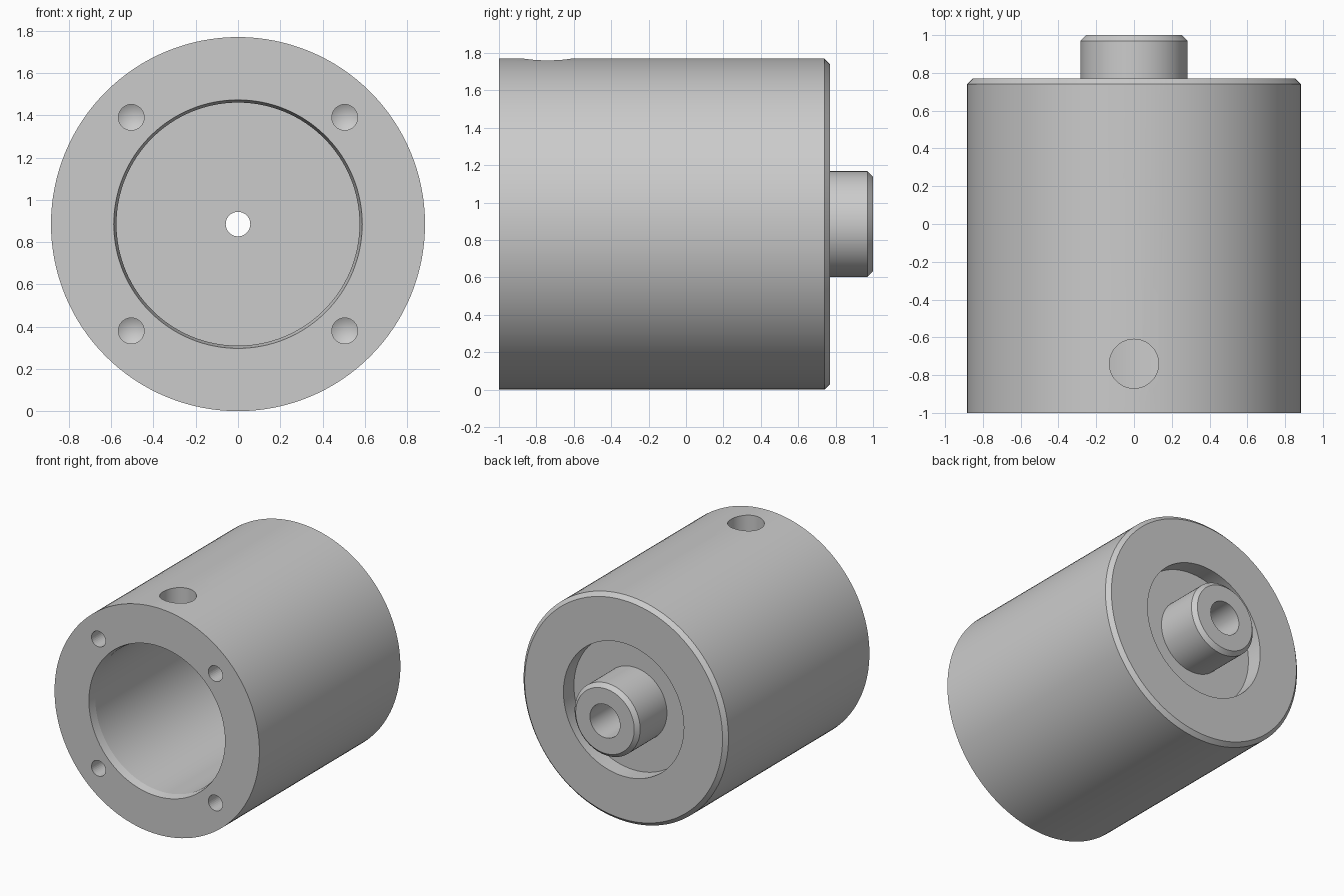
import bpy, bmesh, math
from mathutils import Matrix, Vector

if "Cube" in bpy.data.objects:
    bpy.data.objects.remove(bpy.data.objects["Cube"])

R = 0.885          # body radius, also height of the axis
CENTRE = Vector((0, 0, R))


def lathe(name, profile, matrix, steps=128, closed=True):
    """Spin a (radius, height) profile round local z, then place it."""
    bm = bmesh.new()
    verts = [bm.verts.new((r, 0, h)) for r, h in profile]
    pairs = list(zip(verts, verts[1:]))
    if closed:
        pairs.append((verts[-1], verts[0]))
    edges = [bm.edges.new(p) for p in pairs]
    bmesh.ops.spin(bm, geom=verts + edges, cent=(0, 0, 0), axis=(0, 0, 1),
                   angle=math.tau, steps=steps, use_merge=True)
    bmesh.ops.remove_doubles(bm, verts=bm.verts, dist=1e-5)
    bmesh.ops.recalc_face_normals(bm, faces=bm.faces)
    bm.transform(matrix)
    mesh = bpy.data.meshes.new(name)
    bm.to_mesh(mesh)
    bm.free()
    obj = bpy.data.objects.new(name, mesh)
    bpy.context.collection.objects.link(obj)
    return obj


def cut(target, cutter):
    """Subtract the cutter from the target and remove it."""
    cutter.hide_render = True
    mod = target.modifiers.new("hole", 'BOOLEAN')
    mod.operation = 'DIFFERENCE'
    mod.solver = 'EXACT'
    mod.object = cutter
    bpy.context.view_layer.objects.active = target
    bpy.ops.object.modifier_apply(modifier=mod.name)
    bpy.data.objects.remove(cutter)


# local z of the lathe becomes world +y
along_y = Matrix.Rotation(-math.pi / 2, 4, 'X')
axis = Matrix.Translation(CENTRE) @ along_y

# Body with bore and rod: from the front rim round the outside to the bore
body = lathe("cylinder_body", [
    (R, -1.0), (R, 0.74), (R - 0.03, 0.77),             # outer wall, chamfer
    (0.52, 0.77), (0.52, 0.64),                         # rear recess
    (0.283, 0.64), (0.283, 0.97), (0.253, 1.0),         # rod end, chamfer
    (0.13, 1.0), (0.13, 0.60), (0.058, 0.60),           # stepped rod hole
    (0.058, 0.40), (0.283, 0.40), (0.575, 0.40),        # bore floor
    (0.575, -0.94), (0.588, -1.0),                      # bore, lead-in taper
], axis)

# Four cone-bottomed screw holes in the front rim
for sx in (-1, 1):
    for sz in (-1, 1):
        place = Matrix.Translation((sx * 0.505, 0, R + sz * 0.505)) @ along_y
        cut(body, lathe("screw_hole_cutter",
                        [(0, -1.1), (0.061, -1.1), (0.061, -0.72), (0, -0.685)],
                        place, 32, closed=False))

# Port through the top wall into the bore
cut(body, lathe("port_cutter", [(0, 1.2), (0.13, 1.2), (0.13, 2.0), (0, 2.0)],
                Matrix.Translation((0, -0.74, 0)), 64, closed=False))

# Smooth round walls, crisp edges
bpy.ops.object.select_all(action='DESELECT')
body.select_set(True)
bpy.context.view_layer.objects.active = body
bpy.ops.object.shade_smooth_by_angle(angle=math.radians(10))
